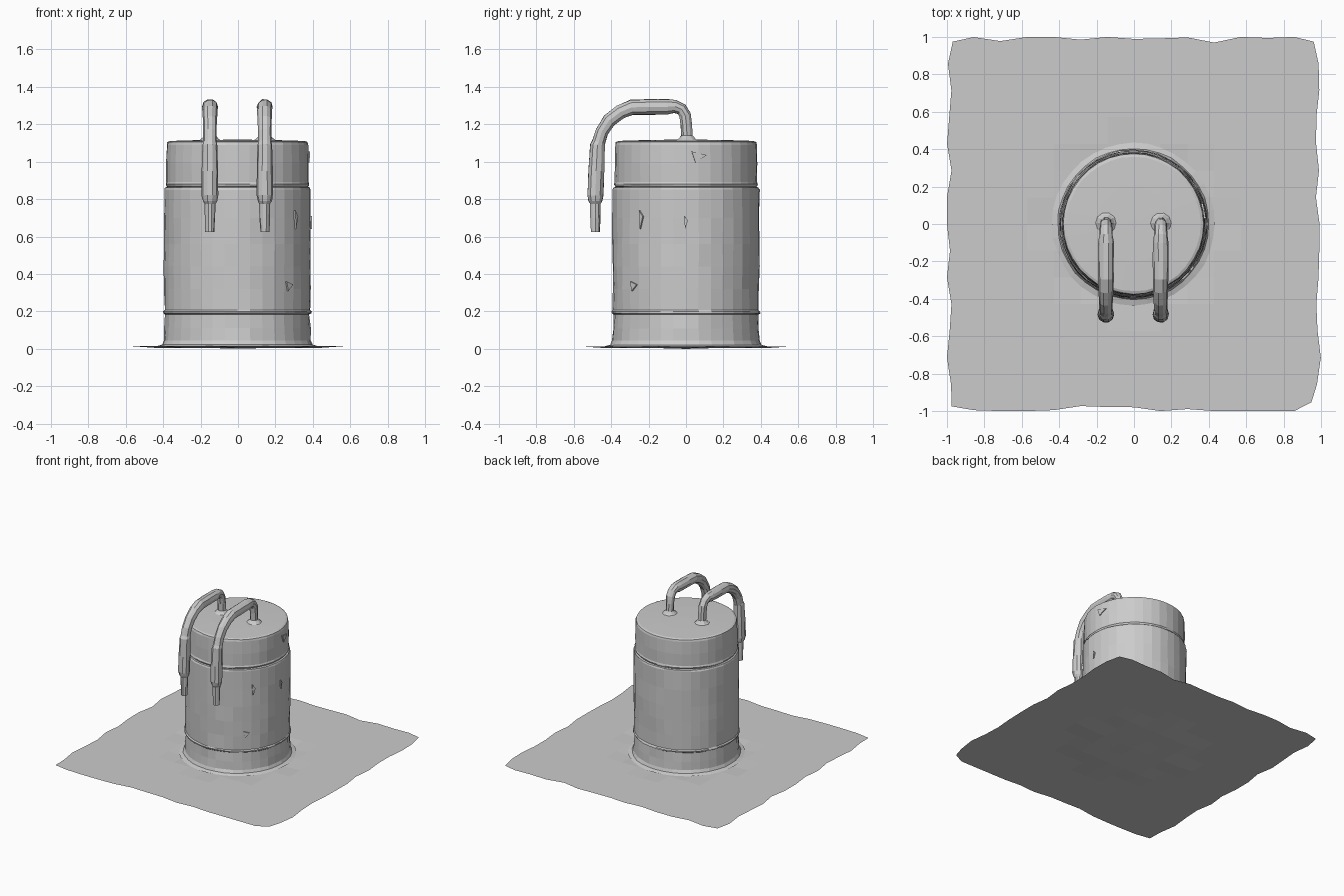
import bpy, bmesh, math, random
from mathutils import Vector

if "Cube" in bpy.data.objects:
    bpy.data.objects.remove(bpy.data.objects["Cube"])

random.seed(4)


def finish(bm, name, smooth=False):
    bmesh.ops.recalc_face_normals(bm, faces=bm.faces[:])
    me = bpy.data.meshes.new(name)
    bm.to_mesh(me)
    bm.free()
    ob = bpy.data.objects.new(name, me)
    bpy.context.collection.objects.link(ob)
    return ob


def skin_rings(bm, rings, cap_start=True, cap_end=True):
    n = len(rings[0])
    for a, b in zip(rings, rings[1:]):
        for i in range(n):
            j = (i + 1) % n
            bm.faces.new((a[i], a[j], b[j], b[i]))
    if cap_start:
        bm.faces.new(rings[0][::-1])
    if cap_end:
        bm.faces.new(rings[-1])


def lathe(name, profile, sides=36, jitter=0.003, cap_start=True):
    """Revolve (radius, z) pairs, with slight hammered irregularity."""
    bm = bmesh.new()
    rings = []
    for r, z in profile:
        ring = []
        for i in range(sides):
            a = 2 * math.pi * i / sides
            rr = r + random.uniform(-jitter, jitter)
            ring.append(bm.verts.new((-0.003 + rr * math.cos(a), rr * math.sin(a), z)))
        rings.append(ring)
    skin_rings(bm, rings, cap_start)
    return finish(bm, name)


def hose(name, x, path, sides=10):
    """Sweep a circle along (y, z, radius) points in the plane of the given x."""
    bm = bmesh.new()
    pts = [Vector((x, y, z)) for y, z, r in path]
    rings = []
    for k, p in enumerate(pts):
        t = (pts[min(k + 1, len(pts) - 1)] - pts[max(k - 1, 0)]).normalized()
        u = Vector((1, 0, 0))
        v = t.cross(u)
        ring = []
        for i in range(sides):
            a = 2 * math.pi * i / sides
            r = path[k][2] + random.uniform(-0.002, 0.002)
            ring.append(bm.verts.new(p + u * r * math.cos(a) + v * r * math.sin(a)))
        rings.append(ring)
    skin_rings(bm, rings)
    return finish(bm, name)


# Ground sheet with a ragged border, dipping slightly under the drum
bm = bmesh.new()
bmesh.ops.create_grid(bm, x_segments=14, y_segments=14, size=1.0)
for v in bm.verts:
    for axis in (0, 1):
        if abs(v.co[axis]) > 0.999:
            v.co[axis] *= 1 - max(0, random.uniform(-0.012, 0.03))
    if abs(v.co.x) > 0.95 and abs(v.co.y) > 0.95:
        v.co *= 0.975
    v.co.z = 0.014 if v.co.length > 0.45 else 0.004
    if v.co.xy.length < 0.05:
        v.co.z = 0.0
finish(bm, "ground_sheet")

# Drum body with flared foot and lower band
lathe("drum_body", [
    (0.435, 0.013), (0.405, 0.022), (0.393, 0.045), (0.39, 0.11), (0.386, 0.183),
    (0.397, 0.19), (0.397, 0.2), (0.39, 0.207), (0.391, 0.32), (0.392, 0.44),
    (0.392, 0.56), (0.392, 0.7), (0.392, 0.85), (0.388, 0.862), (0.372, 0.867)])

# Lid with rolled lower rim and softly rounded top
lathe("drum_lid", [
    (0.37, 0.86), (0.381, 0.87), (0.385, 0.88), (0.38, 0.892), (0.381, 0.99), (0.378, 1.09),
    (0.374, 1.105), (0.36, 1.111), (0.2, 1.116), (0.03, 1.118)], jitter=0.002)

# Pair of hoses: collar, riser, padded bend, hanging grip and nozzle
hose_path = [
    (0.005, 1.11, 0.065), (0.005, 1.124, 0.045), (0.005, 1.14, 0.031), (0.002, 1.2, 0.031),
    (-0.005, 1.25, 0.032), (-0.023, 1.28, 0.033), (-0.06, 1.295, 0.036), (-0.1, 1.293, 0.042),
    (-0.2, 1.292, 0.043), (-0.29, 1.29, 0.042), (-0.35, 1.265, 0.04), (-0.41, 1.22, 0.038),
    (-0.45, 1.16, 0.036), (-0.466, 1.105, 0.036), (-0.473, 1.09, 0.04), (-0.48, 0.95, 0.044),
    (-0.484, 0.82, 0.044), (-0.484, 0.79, 0.038), (-0.484, 0.775, 0.029),
    (-0.484, 0.70, 0.027), (-0.484, 0.625, 0.024)]
for side, x in (("left", -0.15), ("right", 0.143)):
    hose("hose_" + side, x, hose_path)

# Small chips on the right side of the drum
for n, (y, z, w, h, r) in enumerate([(-0.24, 0.69, 0.02, 0.1, 0.394), (0.0, 0.675, 0.02, 0.07, 0.394),
                                     (-0.28, 0.335, 0.035, 0.05, 0.394), (0.07, 1.025, 0.08, 0.06, 0.383)]):
    bm = bmesh.new()
    corners = [(-w / 2, h / 2), (w / 2, h / 6), (-w / 4, -h / 2)]
    outer = []
    inner = []
    for dy, dz in corners:
        a = math.asin((y + dy) / r)
        for ring, rr in ((inner, r - 0.01), (outer, r + 0.003)):
            ring.append(bm.verts.new((rr * math.cos(a), rr * math.sin(a), z + dz)))
    skin_rings(bm, [inner, outer])
    finish(bm, f"surface_chip_{n + 1}")
